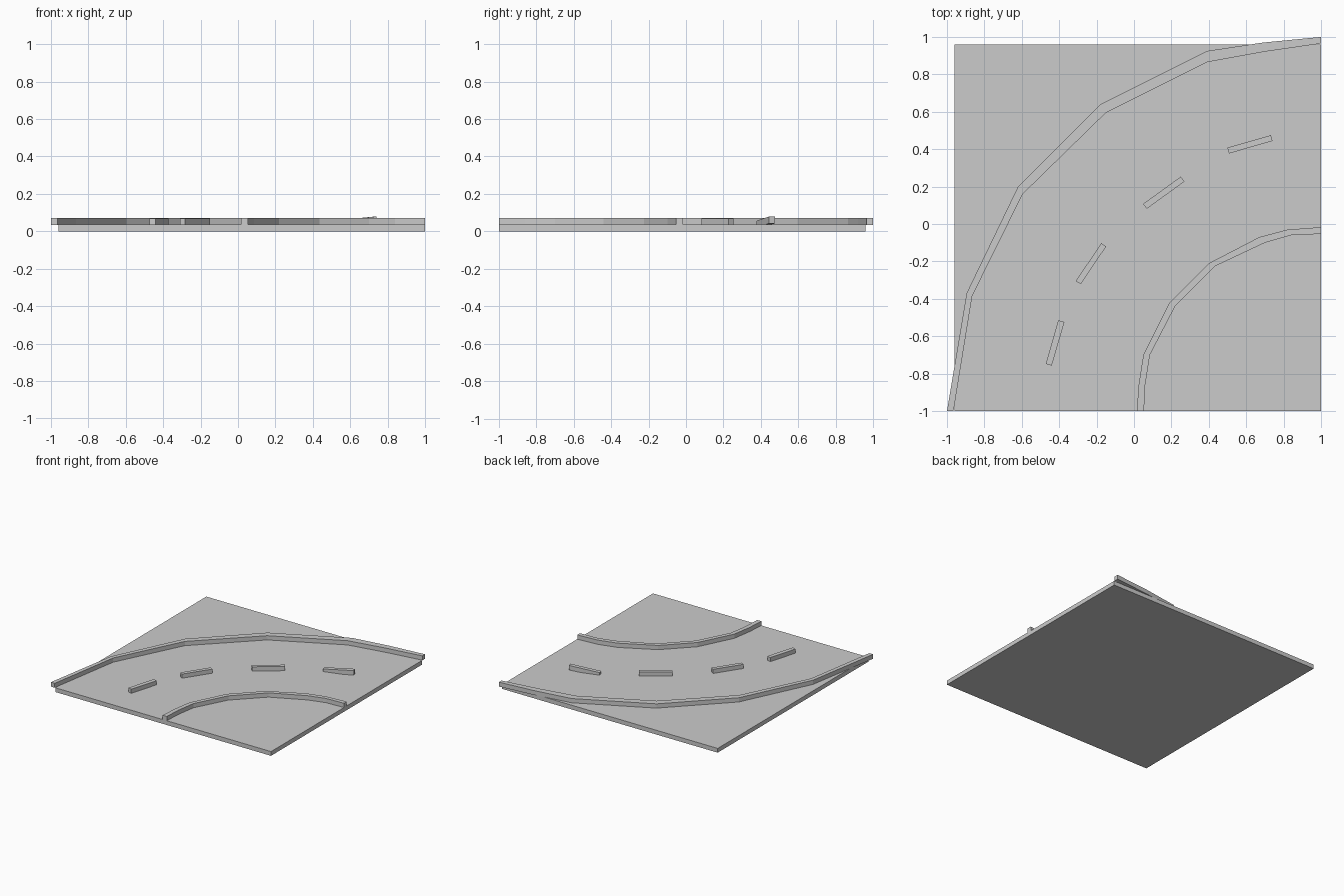
import bpy, bmesh

if "Cube" in bpy.data.objects:
    bpy.data.objects.remove(bpy.data.objects["Cube"])

BASE_TOP, CURB_TOP = 0.035, 0.07


def make_object(name, bm):
    bmesh.ops.recalc_face_normals(bm, faces=bm.faces)
    mesh = bpy.data.meshes.new(name)
    bm.to_mesh(mesh)
    bm.free()
    obj = bpy.data.objects.new(name, mesh)
    bpy.context.collection.objects.link(obj)
    return obj


def strip(name, left, right, z_low, z_high):
    """Closed bar between two matching edge lines; heights are given per station."""
    bm = bmesh.new()
    rings = []
    for (lx, ly), (rx, ry), lo, hi in zip(left, right, z_low, z_high):
        rings.append([bm.verts.new(p) for p in
                      ((lx, ly, lo), (rx, ry, lo), (rx, ry, hi), (lx, ly, hi))])
    for a, b in zip(rings, rings[1:]):
        for i in range(4):
            j = (i + 1) % 4
            bm.faces.new((a[i], a[j], b[j], b[i]))
    bm.faces.new(rings[0])
    bm.faces.new(rings[-1])
    return make_object(name, bm)


def curb(name, left, right):
    n = len(left)
    return strip(name, left, right, [BASE_TOP - 0.001] * n, [CURB_TOP] * n)


# Ground slab
strip("road_base", [(-0.96, -1), (-0.96, 0.96)], [(1, -1), (1, 0.96)],
      [0, 0], [BASE_TOP, BASE_TOP])

# Outer curb, overhanging the slab at both ends
curb("outer_curb",
     [(-1, -1), (-0.895, -0.37), (-0.62, 0.20), (-0.18, 0.64), (0.39, 0.925), (0.69, 0.97), (1, 1)],
     [(-0.965, -1), (-0.865, -0.385), (-0.595, 0.16), (-0.15, 0.595), (0.39, 0.865), (0.69, 0.92), (1, 0.965)])

# Inner curb around the corner
curb("inner_curb",
     [(0.015, -1), (0.025, -0.86), (0.05, -0.70), (0.19, -0.42), (0.40, -0.21),
      (0.67, -0.07), (0.82, -0.03), (1, -0.017)],
     [(0.053, -1), (0.06, -0.86), (0.085, -0.70), (0.22, -0.44), (0.435, -0.225),
      (0.70, -0.10), (0.84, -0.06), (1, -0.053)])

# Raised lane dashes: left edge, right edge, bottom heights, top heights
flat = ((0.034, 0.034), (0.069, 0.069))
dashes = [
    (((-0.472, -0.748), (-0.405, -0.515)), ((-0.44, -0.757), (-0.372, -0.524)), flat),
    (((-0.311, -0.305), (-0.175, -0.102)), ((-0.284, -0.322), (-0.149, -0.12)), flat),
    (((0.048, 0.107), (0.25, 0.253)), ((0.069, 0.082), (0.27, 0.227)), flat),
    (((0.499, 0.408), (0.732, 0.475)), ((0.508, 0.377), (0.741, 0.444)),
     ((0.022, 0.042), (0.056, 0.079))),
]
for i, (left, right, (low, high)) in enumerate(dashes, 1):
    strip(f"lane_dash_{i}", left, right, low, high)
